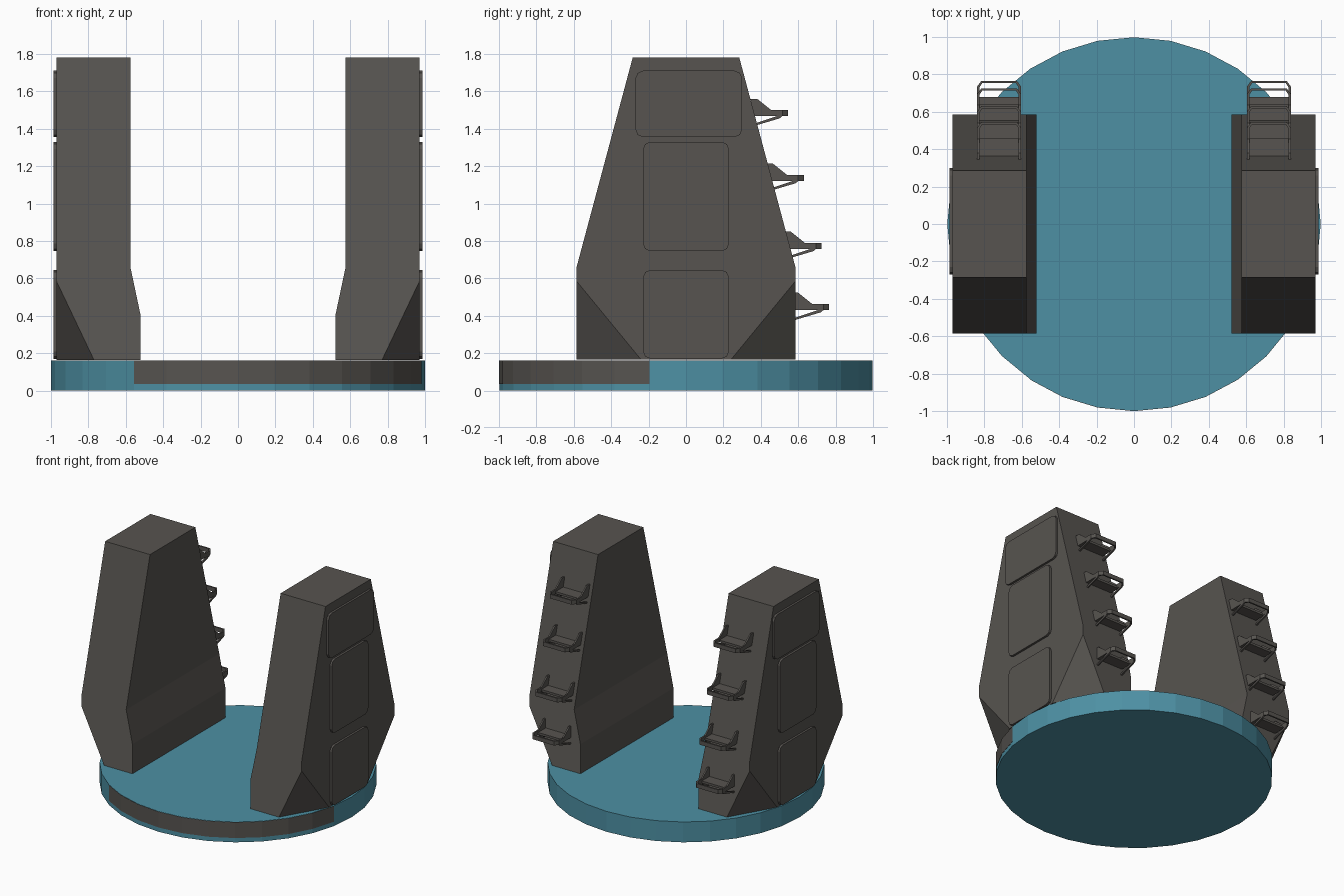
import bpy, bmesh
from math import cos, sin, radians
from mathutils import Vector

if "Cube" in bpy.data.objects:
    bpy.data.objects.remove(bpy.data.objects["Cube"])


def material(name, color):
    m = bpy.data.materials.new(name)
    m.diffuse_color = color
    m.use_nodes = True
    m.node_tree.nodes["Principled BSDF"].inputs["Base Color"].default_value = m.diffuse_color
    return m


TEAL = material("teal", (0.075, 0.28, 0.37, 1))
DARK = material("dark_grey", (0.095, 0.088, 0.08, 1))


def prism(bm, pts, offset):
    """Closed polygon extruded along an offset vector."""
    lo = [bm.verts.new(p) for p in pts]
    hi = [bm.verts.new(Vector(p) + Vector(offset)) for p in pts]
    n = len(pts)
    bm.faces.new(lo)
    bm.faces.new(hi[::-1])
    for i in range(n):
        j = (i + 1) % n
        bm.faces.new((lo[i], hi[i], hi[j], lo[j]))


def finish(bm, name, mat, side=1):
    """Mirror across x when side is -1, fix normals, make the object."""
    for v in bm.verts:
        v.co.x *= side
    bmesh.ops.recalc_face_normals(bm, faces=bm.faces)
    me = bpy.data.meshes.new(name)
    bm.to_mesh(me)
    bm.free()
    me.materials.append(mat)
    ob = bpy.data.objects.new(name, me)
    bpy.context.collection.objects.link(ob)


def arc(r, a0, a1, n, z):
    angles = [radians(a0 + (a1 - a0) * i / n) for i in range(n + 1)]
    return [(r * cos(a), r * sin(a), z) for a in angles]


# Round base with dark band around part of the front rim
bm = bmesh.new()
prism(bm, arc(0.998, 0, 360, 32, 0)[:-1], (0, 0, 0.162))
finish(bm, "base_disc", TEAL)
bm = bmesh.new()
prism(bm, arc(1.0, -123.75, -11.25, 10, 0.035) + arc(0.985, -11.25, -123.75, 10, 0.035),
      (0, 0, 0.125))
finish(bm, "rim_band", DARK)


def tower(side):
    bm = bmesh.new()
    # inner profile: full width at the foot, narrower above
    prism(bm, [(0.52, -0.585, 0.165), (0.97, -0.585, 0.165), (0.97, -0.585, 0.66),
               (0.97, -0.585, 1.78), (0.575, -0.585, 1.78), (0.575, -0.585, 0.66),
               (0.52, -0.585, 0.40)], (0, 1.17, 0))
    for v in bm.verts:
        if v.co.z > 1.7:
            v.co.y *= 0.285 / 0.585
    # slanted cuts on the outer bottom corners
    for e in (-1, 1):
        a = Vector((0.97, e * 0.585, 0.585))
        b = Vector((0.77, e * 0.585, 0.165))
        c = Vector((0.97, e * 0.24, 0.165))
        no = (b - a).cross(c - a)
        if no.x < 0:
            no.negate()
        res = bmesh.ops.bisect_plane(bm, geom=bm.verts[:] + bm.edges[:] + bm.faces[:],
                                     plane_co=a, plane_no=no, clear_outer=True, dist=1e-5)
        edges = [g for g in res["geom_cut"] if isinstance(g, bmesh.types.BMEdge)]
        bmesh.ops.holes_fill(bm, edges=[g for g in edges if g.is_boundary], sides=0)
    finish(bm, "tower", DARK, side)


def panels(side):
    bm = bmesh.new()
    for y0, y1, z0, z1 in ((-0.27, 0.30, 1.355, 1.71), (-0.23, 0.23, 0.745, 1.33),
                           (-0.23, 0.23, 0.17, 0.645)):
        k, m = 0.04, 0.012
        pts = []
        # corners with two-step rounding
        for cy, cz, sy, sz in ((y0, z0, 1, 1), (y1, z0, -1, 1), (y1, z1, -1, -1), (y0, z1, 1, -1)):
            c = [(0.965, cy, cz + sz * k), (0.965, cy + sy * m, cz + sz * m),
                 (0.965, cy + sy * k, cz)]
            pts += c if sy == sz else c[::-1]
        prism(bm, pts, (0.022, 0, 0))
    finish(bm, "side_panels", DARK, side)


def step(side, tip, top):
    cx, w, t = 0.721, 0.117, 0.012
    bm = bmesh.new()
    at = lambda x, y, z: (cx + x, tip + y, top + z)
    bracket = [(-0.2, 0.06), (-0.165, 0.06), (-0.09, 0), (-0.045, 0),
               (-0.045, -0.033), (-0.185, -0.033)]
    strut = [(-0.03, -0.033), (-0.045, -0.045), (-0.18, -0.085), (-0.18, -0.073), (-0.06, -0.033)]
    # side brackets and lower struts
    for x in (-w, w - t):
        prism(bm, [at(x, y, z) for y, z in bracket], (t, 0, 0))
        prism(bm, [at(x, y, z) for y, z in strut], (t, 0, 0))
    # front loop
    outer = [(-w, -0.05), (-w, -0.03), (-0.095, 0), (0.095, 0), (w, -0.03), (w, -0.05)]
    v = w - t
    inner = [(v, -0.05), (v, -0.035), (0.09, -t), (-0.09, -t), (-v, -0.035), (-v, -0.05)]
    prism(bm, [at(x, y, -0.033) for x, y in outer + inner], (0, 0, 0.033))
    # tread plate
    prism(bm, [at(x, y, -0.033) for x, y in ((-v, -0.19), (v, -0.19), (v, -0.085), (-v, -0.085))],
          (0, 0, 0.018))
    finish(bm, "climbing_step", DARK, side)


for s in (1, -1):
    tower(s)
    panels(s)
    for tip, top in ((0.545, 1.50), (0.63, 1.153), (0.725, 0.79), (0.765, 0.463)):
        step(s, tip, top)
